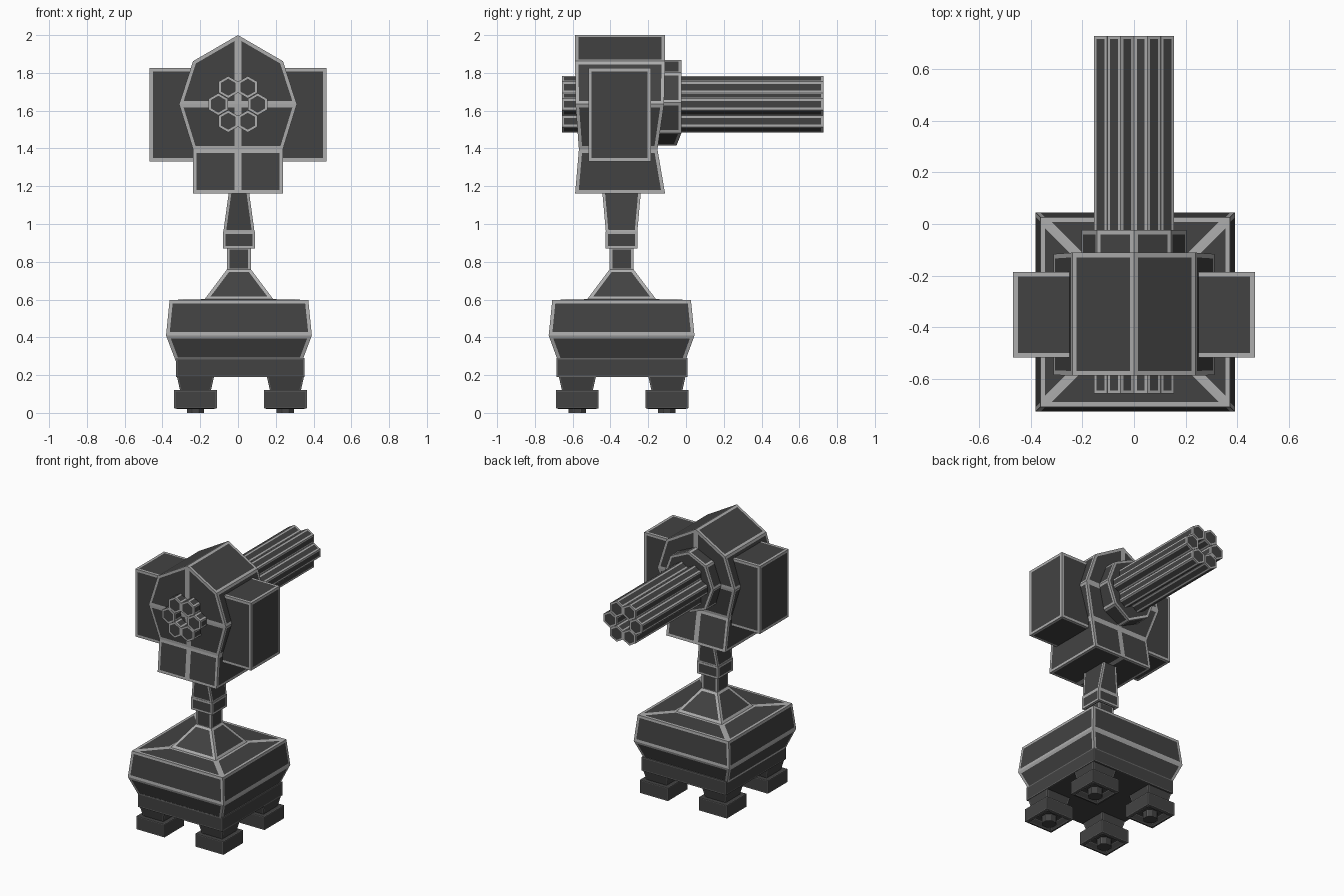
import bpy, bmesh
from math import sin, cos, pi

if "Cube" in bpy.data.objects:
    bpy.data.objects.remove(bpy.data.objects["Cube"])

def material(name, v):
    m = bpy.data.materials.new(name)
    m.diffuse_color = (v, v, v, 1)
    m.use_nodes = True
    m.node_tree.nodes["Principled BSDF"].inputs["Base Color"].default_value = m.diffuse_color
    return m

DARK = material("dark_panel", 0.055)
TRIM = material("edge_trim", 0.42)
DIM = material("dim_trim", 0.13)

def finish(name, bm, trim=0.018, edge=TRIM):
    """Give every face a lighter border and make the object."""
    bmesh.ops.remove_doubles(bm, verts=bm.verts, dist=1e-4)
    bmesh.ops.recalc_face_normals(bm, faces=bm.faces)
    res = bmesh.ops.inset_individual(bm, faces=bm.faces[:], thickness=trim, use_even_offset=True)
    for f in res["faces"]:
        f.material_index = 1
    me = bpy.data.meshes.new(name)
    bm.to_mesh(me)
    bm.free()
    me.materials.append(DARK)
    me.materials.append(edge)
    ob = bpy.data.objects.new(name, me)
    bpy.context.collection.objects.link(ob)
    return ob

def loft(bm, rings):
    """Skin closed rings of points and cap both ends."""
    loops = [[bm.verts.new(p) for p in r] for r in rings]
    n = len(loops[0])
    for a, b in zip(loops, loops[1:]):
        for i in range(n):
            j = (i + 1) % n
            bm.faces.new((a[i], a[j], b[j], b[i]))
    bm.faces.new(loops[0][::-1])
    bm.faces.new(loops[-1])
    return bm

def rect(cx, cy, hx, hy, z):
    return [(cx + sx * hx, cy + sy * hy, z) for sx, sy in ((-1, -1), (1, -1), (1, 1), (-1, 1))]

def tower(name, cx, cy, levels, trim=0.018, edge=TRIM):
    """Stack of rectangular sections: (half x, half y, z)."""
    return finish(name, loft(bmesh.new(), [rect(cx, cy, *l) for l in levels]), trim, edge)

CX, CY = 0.005, -0.341

# Base body with sloped roof
tower("base_body", CX, CY, [(0.335, 0.337, 0.275), (0.386, 0.386, 0.41), (0.367, 0.367, 0.598),
                            (0.182, 0.182, 0.602), (0.063, 0.063, 0.76)])
# Skirt under the base
tower("base_skirt", 0.012, -0.338, [(0.34, 0.347, 0.19), (0.34, 0.347, 0.29)], 0.008, DIM)

# Neck, collar and flared post
tower("neck", CX, CY, [(0.063, 0.063, 0.75), (0.063, 0.063, 0.88)], 0.014)
tower("neck_collar", CX, CY, [(0.085, 0.085, 0.87), (0.085, 0.085, 0.96)], 0.014)
tower("neck_post", CX, CY, [(0.083, 0.083, 0.955), (0.052, 0.103, 1.18)], 0.014)

# Four legs with recessed feet and hubs
for i, (sx, sy) in enumerate(((-1, -1), (1, -1), (1, 1), (-1, 1))):
    x, y = 0.013 + sx * 0.238, -0.338 + sy * 0.237
    tower(f"leg_{i}", x, y, [(0.08, 0.08, 0.11), (0.1, 0.1, 0.2)], 0.008, DIM)
    tower(f"foot_{i}", x, y, [(0.065, 0.065, 0.05), (0.095, 0.095, 0.02), (0.113, 0.113, 0.025),
                              (0.113, 0.113, 0.12)], 0.006, DIM)
    ring = [(x + 0.05 * cos(pi * (k + .5) / 4), y + 0.05 * sin(pi * (k + .5) / 4)) for k in range(8)]
    finish(f"foot_hub_{i}", loft(bmesh.new(), [[(*p, z) for p in ring] for z in (0, 0.06)]), 0.004, DIM)

# Head: half outline (x, z, front y, back y), mirrored
outline = [(0, 2.0, -0.587, -0.111), (0.238, 1.862, -0.587, -0.111), (0.312, 1.634, -0.585, -0.116),
           (0.238, 1.395, -0.567, -0.151), (0.238, 1.162, -0.587, -0.111), (0, 1.162, -0.587, -0.111),
           (0, 1.395, -0.567, -0.151), (0, 1.634, -0.585, -0.116)]
bm = bmesh.new()
for s in (-1, 1):
    front = [bm.verts.new((s * x, f, z)) for x, z, f, b in outline]
    back = [bm.verts.new((s * x, b, z)) for x, z, f, b in outline]
    for side in (front, back):
        for idx in ((0, 1, 2, 7), (7, 2, 3, 6), (6, 3, 4, 5)):
            bm.faces.new([side[k] for k in idx])
    for k in range(5):
        bm.faces.new((front[k], front[k + 1], back[k + 1], back[k]))
finish("head", bm)

# Side pods
for s, name in ((-1, "left_pod"), (1, "right_pod")):
    tower(name, s * 0.334, -0.351, [(0.134, 0.166, 1.332), (0.134, 0.166, 1.825)])

# Eight-sided barrel mount, lower corner set back
octagon = [(0.203 * sin(k * pi / 4), 1.642 + 0.226 * cos(k * pi / 4), -0.05 if k == 4 else -0.024)
           for k in range(8)]
finish("barrel_mount", loft(bmesh.new(), [[(x, -0.2, z) for x, z, y in octagon],
                                          [(x, y, z) for x, z, y in octagon]]), 0.016)

# Six hexagonal barrels in a ring
for i in range(6):
    bx, bz = 0.104 * cos(i * pi / 3), 1.634 + 0.104 * sin(i * pi / 3)
    hexa = [(bx + 0.059 * sin(k * pi / 3), bz + 0.059 * cos(k * pi / 3)) for k in range(6)]
    finish(f"barrel_{i}", loft(bmesh.new(), [[(x, y, z) for x, z in hexa] for y in (-0.657, 0.728)]), 0.012)
